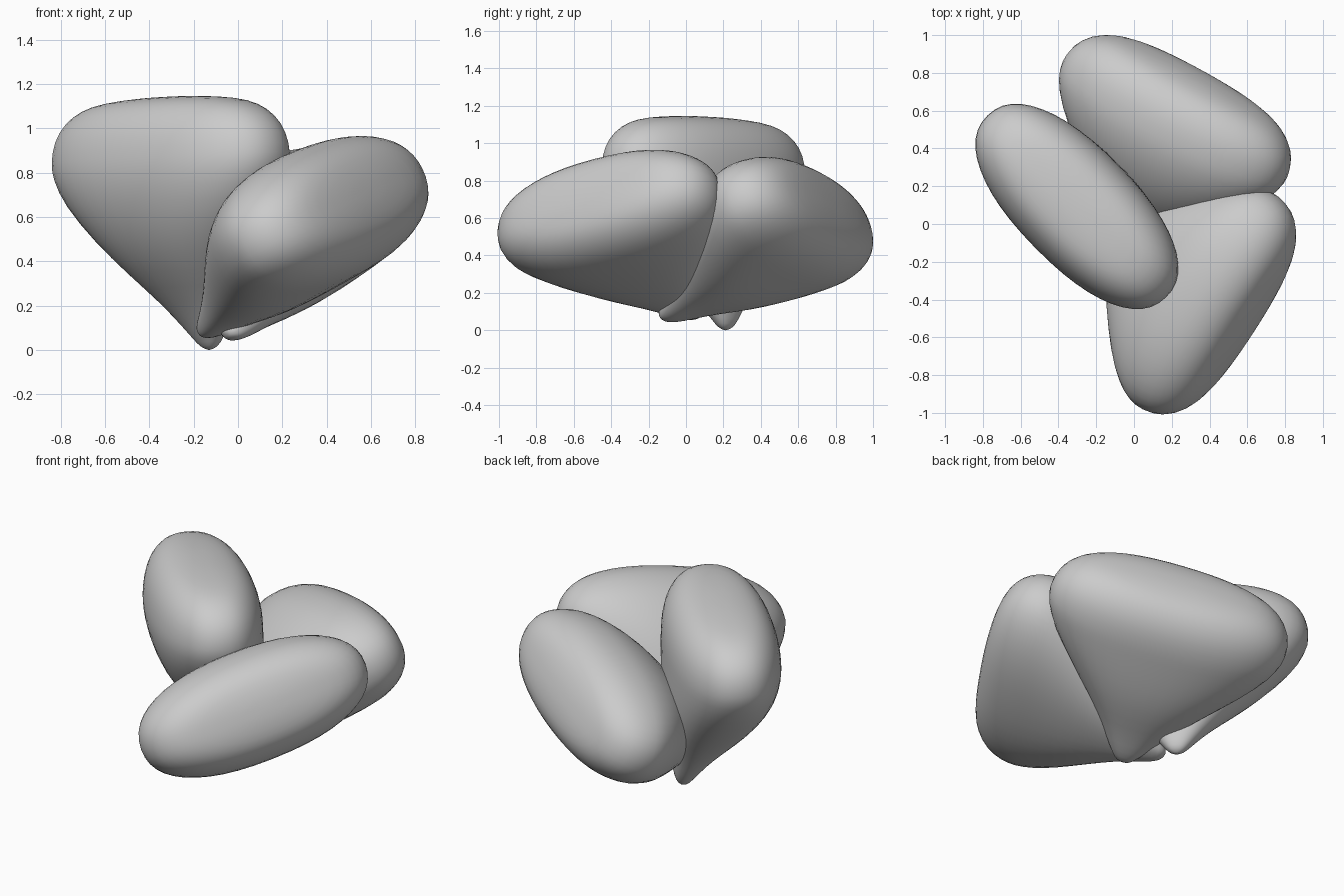
import bpy, bmesh, math
from mathutils import Vector

if "Cube" in bpy.data.objects:
    bpy.data.objects.remove(bpy.data.objects["Cube"])

SEGMENTS = 24
BLUNT = 2 / 2.3   # slightly squared oval
# cross-sections: height (0 tip, 1 widest ring), half length, half width, share of tip offset
BODY = [(0.00, .035, .025, 1.0), (0.02, .06, .045, 1.0), (0.10, .115, .08, .93),
        (0.24, .205, .135, .72), (0.40, .335, .22, .45), (0.58, .49, .29, .22),
        (0.78, .655, .325, .05), (0.92, .72, .332, 0), (1.00, .735, .33, 0)]
# rounded cap: height above the ring, half length, half width
CAP = [(.10, .718, .314), (.18, .655, .275), (.235, .56, .222), (.265, .43, .16), (.28, .20, .075)]

grey = bpy.data.materials.new("plain grey")
grey.diffuse_color = (0.6, 0.6, 0.6, 1)
grey.use_nodes = True
grey.node_tree.nodes["Principled BSDF"].inputs["Base Color"].default_value = grey.diffuse_color


def oval(c):
    return math.copysign(abs(c) ** BLUNT, c)


def kernel(name, tip, ring, long_axis, facing, length=1.0, width=1.0):
    """Flattened wedge with a narrow tip and an oval rounded cap."""
    tip, ring = Vector(tip), Vector(ring)
    u = Vector(long_axis).normalized()
    n = Vector(facing)
    n = (n - u * n.dot(u)).normalized()
    v = n.cross(u)
    to_tip = tip - ring
    depth = to_tip.dot(n)
    side = to_tip - n * depth
    levels = [(ring + n * depth * (1 - s) + side * k, a, b) for s, a, b, k in BODY]
    levels += [(ring + n * h, a, b) for h, a, b in CAP]

    bm = bmesh.new()
    loops = []
    for c, a, b in levels:
        loops.append([bm.verts.new(c + u * a * length * oval(math.cos(t))
                                   + v * b * width * oval(math.sin(t)))
                      for t in (2 * math.pi * (i + .5) / SEGMENTS for i in range(SEGMENTS))])
    for lo, hi in zip(loops, loops[1:]):
        for i in range(SEGMENTS):
            j = (i + 1) % SEGMENTS
            bm.faces.new((lo[i], lo[j], hi[j], hi[i]))
    # close both ends with fans
    for loop, c in ((loops[0], tip + n * depth * 0.015), (loops[-1], ring + n * .283)):
        centre = bm.verts.new(c)
        for i in range(SEGMENTS):
            bm.faces.new((loop[i], loop[(i + 1) % SEGMENTS], centre))
    bmesh.ops.recalc_face_normals(bm, faces=bm.faces)
    for f in bm.faces:
        f.smooth = True
    mesh = bpy.data.meshes.new(name)
    bm.to_mesh(mesh)
    bm.free()
    mesh.materials.append(grey)
    obj = bpy.data.objects.new(name, mesh)
    bpy.context.collection.objects.link(obj)
    sub = obj.modifiers.new("smooth", 'SUBSURF')
    sub.levels = sub.render_levels = 1


# upright kernel on the left, two leaning kernels at front right and back
kernel("left_kernel", (-.13, .21, .01), (-.303, .093, .86), (-.7, .714, -.04), (0, 0, 1), .935, .95)
kernel("front_kernel", (-.165, .06, .085), (.385, -.405, .615), (.526, .822, .217),
       (.729, -.566, .38), .94, .96)
kernel("back_kernel", (-.03, -.13, .075), (.215, .55, .575), (.855, -.473, .215),
       (.368, .847, .377), .94, .97)
